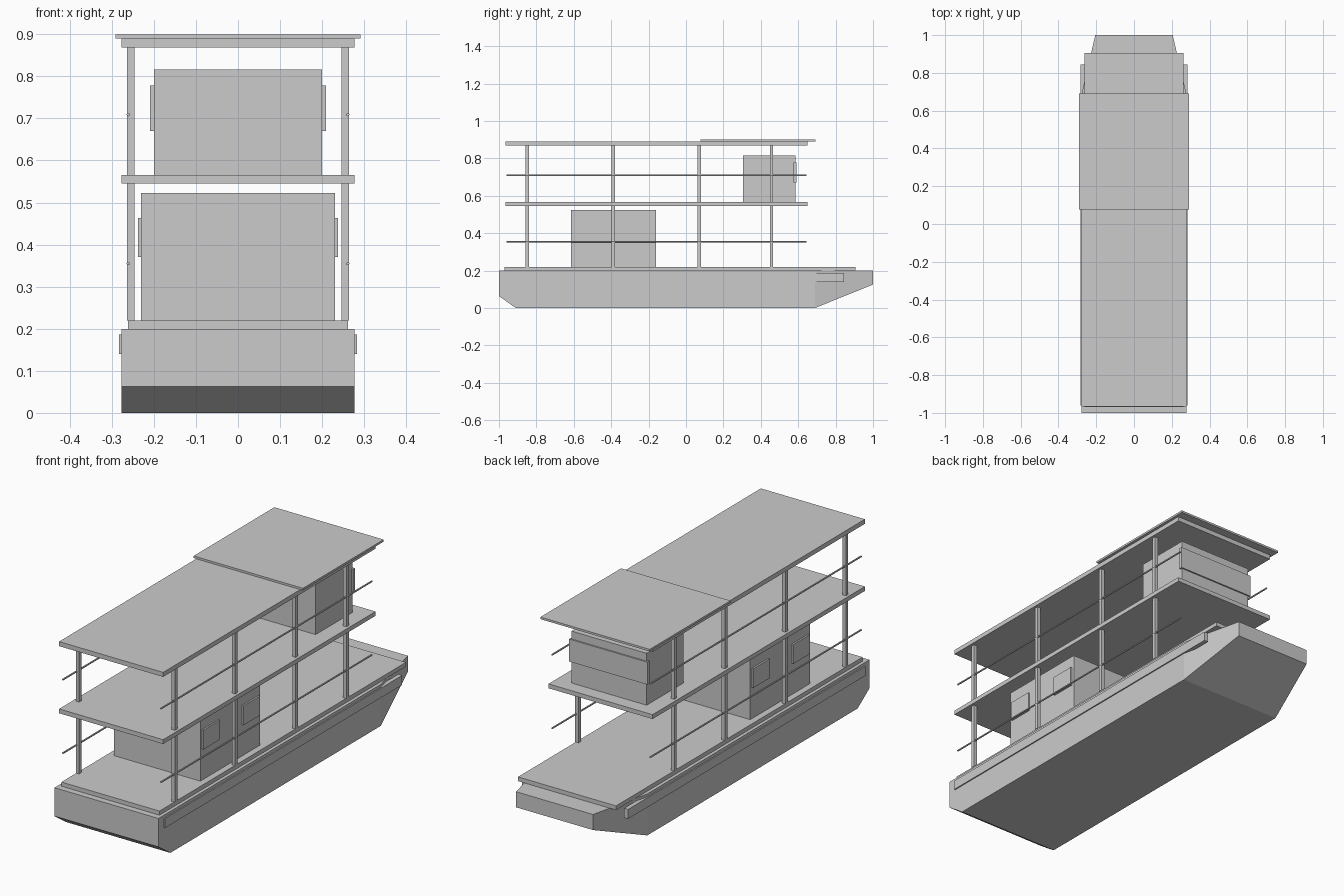
import bpy, bmesh, math

if "Cube" in bpy.data.objects:
    bpy.data.objects.remove(bpy.data.objects["Cube"])

grey = bpy.data.materials.new("light_grey")
grey.diffuse_color = (0.6, 0.6, 0.6, 1)
grey.use_nodes = True
grey.node_tree.nodes["Principled BSDF"].inputs["Base Color"].default_value = grey.diffuse_color


def finish(name, bm):
    bmesh.ops.recalc_face_normals(bm, faces=bm.faces)
    mesh = bpy.data.meshes.new(name)
    bm.to_mesh(mesh)
    bm.free()
    mesh.materials.append(grey)
    obj = bpy.data.objects.new(name, mesh)
    bpy.context.collection.objects.link(obj)
    return obj


def box(name, x, y, z):
    """Box from (min, max) ranges on each axis."""
    bm = bmesh.new()
    bmesh.ops.create_cube(bm, size=1)
    for v in bm.verts:
        for i, (lo, hi) in enumerate((x, y, z)):
            v.co[i] = lo if v.co[i] < 0 else hi
    return finish(name, bm)


def slab(name, half_width, y, z):
    return box(name, (-half_width, half_width), y, z)


# Hull: cross-sections (y, half width, bottom height) skinned from stern to bow
sections = [(-1, 0.277, 0.063), (-0.91, 0.277, 0), (0.69, 0.277, 0), (1, 0.205, 0.125)]
bm = bmesh.new()
rings = [[bm.verts.new(p) for p in ((-w, y, b), (w, y, b), (w, y, 0.2), (-w, y, 0.2))]
         for y, w, b in sections]
for a, b in zip(rings, rings[1:]):
    for i in range(4):
        j = (i + 1) % 4
        bm.faces.new((a[i], a[j], b[j], b[i]))
bm.faces.new(rings[0])
bm.faces.new(rings[-1])
finish("hull", bm)

# Decks and roofs
slab("main_deck", 0.261, (-0.97, 0.905), (0.2, 0.22))
slab("upper_deck", 0.277, (-0.965, 0.65), (0.545, 0.566))
slab("roof", 0.277, (-0.965, 0.65), (0.868, 0.89))
slab("raised_roof", 0.291, (0.078, 0.692), (0.89, 0.9))

# Cabins, with the window band wrapped around the wheelhouse end
slab("lower_cabin", 0.23, (-0.615, -0.16), (0.22, 0.523))
slab("wheelhouse", 0.2, (0.305, 0.585), (0.566, 0.816))
slab("wheelhouse_window", 0.209, (0.576, 0.592), (0.67, 0.778))

for side, s in (("left", -1), ("right", 1)):
    def span(a, b):
        return tuple(sorted((s * a, s * b)))

    # Rubbing strake along the hull
    box(f"strake_{side}", span(0.262, 0.283), (-0.96, 0.845), (0.14, 0.186))

    # Cabin windows
    for y in (-0.54, -0.235):
        box(f"cabin_window_{side}", span(0.228, 0.238), (y - 0.062, y + 0.062), (0.37, 0.463))

    for level, bottom, top, rail_z in (("lower", 0.22, 0.545, 0.355),
                                       ("upper", 0.566, 0.868, 0.709)):
        # Posts
        for y in (-0.848, -0.389, 0.071, 0.457):
            box(f"{level}_post_{side}", span(0.246, 0.264), (y - 0.009, y + 0.009), (bottom, top))
        # Handrail
        bm = bmesh.new()
        bmesh.ops.create_cone(bm, cap_ends=True, segments=8, radius1=0.004,
                              radius2=0.004, depth=1.605)
        rail = finish(f"{level}_handrail_{side}", bm)
        rail.location = (s * 0.261, -0.157, rail_z)
        rail.rotation_euler.x = math.pi / 2
